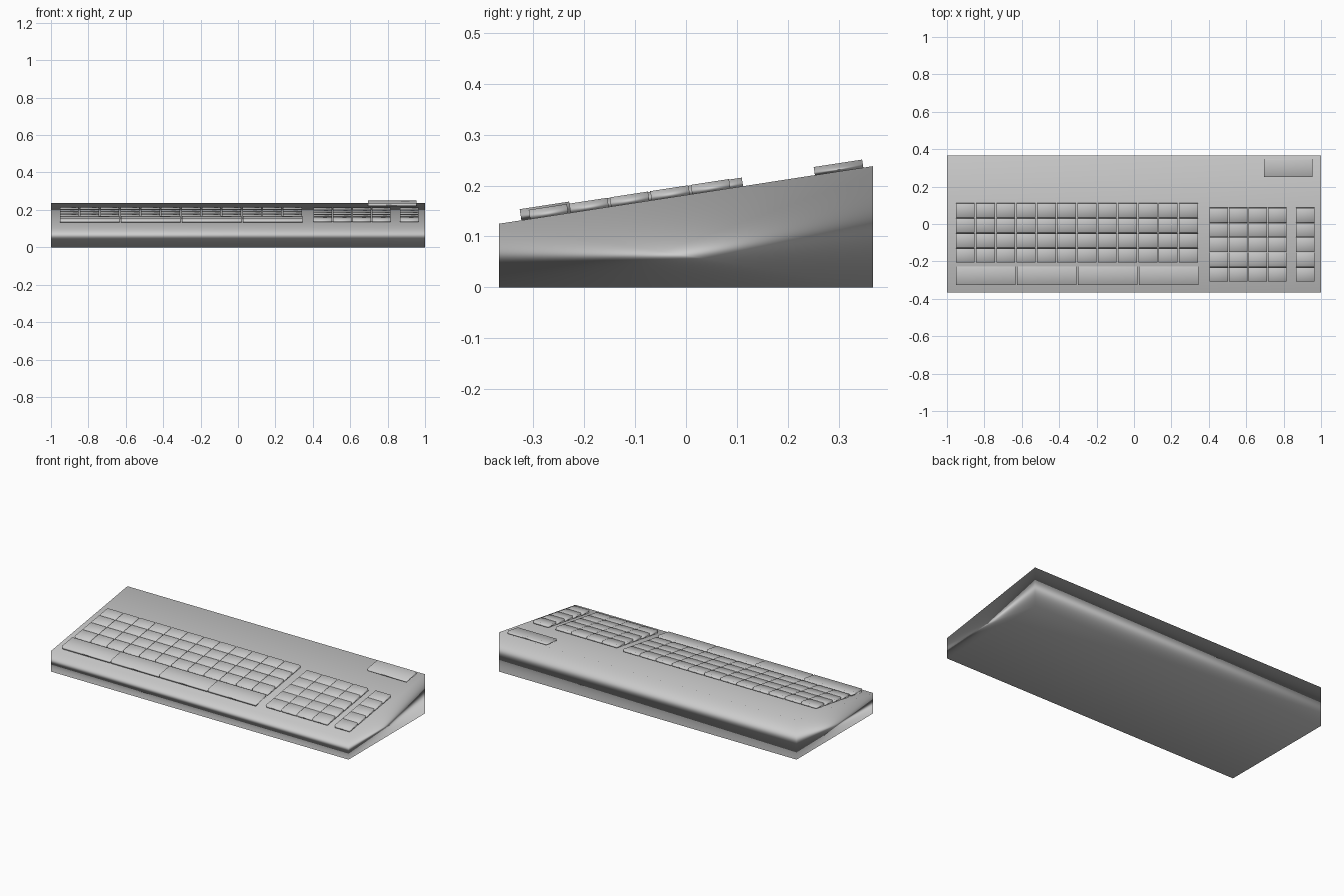
import bpy, math
from mathutils import Matrix, Vector

if "Cube" in bpy.data.objects:
    bpy.data.objects.remove(bpy.data.objects["Cube"])

grey = bpy.data.materials.new("light_grey")
grey.diffuse_color = (0.6, 0.6, 0.6, 1)
grey.use_nodes = True
grey.node_tree.nodes["Principled BSDF"].inputs["Base Color"].default_value = grey.diffuse_color

HALF_DEPTH, FRONT_Z, BACK_Z = 0.367, 0.125, 0.238
SLOPE = math.atan2(BACK_Z - FRONT_Z, 2 * HALF_DEPTH)


def deck_z(y):
    return FRONT_Z + (y + HALF_DEPTH) * math.tan(SLOPE)


def finish(ob):
    """Soft shading led by the largest faces."""
    ob.data.materials.append(grey)
    ob.data.polygons.foreach_set("use_smooth", [True] * len(ob.data.polygons))
    mod = ob.modifiers.new("soft_normals", 'WEIGHTED_NORMAL')
    mod.mode = 'FACE_AREA'
    mod.weight = 50
    mod.keep_sharp = False


def block(name, x0, x1, y0, y1, height):
    """Block lying on the sloped deck, sunk slightly into it."""
    sink = 0.008
    y = (y0 + y1) / 2
    bpy.ops.mesh.primitive_cube_add(size=1)
    ob = bpy.context.object
    ob.name = name
    size = Vector((x1 - x0, (y1 - y0) / math.cos(SLOPE), height + sink))
    ob.data.transform(Matrix.Translation((0, 0, (height - sink) / 2)) @ Matrix.Diagonal(size).to_4x4())
    ob.rotation_euler.x = SLOPE
    ob.location = ((x0 + x1) / 2, y, deck_z(y))
    finish(ob)


def key_grid(name, x0, pitch_x, width, cols, y_top, pitch_y, depth, rows, height):
    for r in range(rows):
        for c in range(cols):
            x = x0 + c * pitch_x
            y = y_top - r * pitch_y
            block(f"{name}_{r + 1}_{c + 1}", x, x + width, y - depth, y, height)


# Wedge-shaped case: eight corners, walls split along the front-top diagonal
corners = []
for y, top in ((-HALF_DEPTH, FRONT_Z), (HALF_DEPTH, BACK_Z)):
    corners += [(-1, y, 0), (1, y, 0), (1, y, top), (-1, y, top)]
faces = [(0, 1, 2, 3), (5, 4, 7, 6), (3, 2, 6, 7), (4, 5, 1, 0),
         (1, 5, 2), (5, 6, 2), (4, 0, 3), (4, 3, 7)]
mesh = bpy.data.meshes.new("case")
mesh.from_pydata(corners, [], faces)
case = bpy.data.objects.new("case", mesh)
bpy.context.collection.objects.link(case)
finish(case)

# Main keys, long bottom bars, number pad and side column
key_grid("main_key", -0.953, 0.1085, 0.101, 12, 0.112, 0.0805, 0.074, 4, 0.017)
key_grid("bottom_bar", -0.953, 0.3265, 0.319, 4, -0.226, 0.1, 0.097, 1, 0.022)
key_grid("number_key", 0.405, 0.104, 0.098, 4, 0.087, 0.0795, 0.075, 5, 0.018)
key_grid("side_key", 0.866, 0.104, 0.099, 1, 0.087, 0.0795, 0.075, 5, 0.018)

# Raised plate in the back corner
block("corner_plate", 0.695, 0.955, 0.253, 0.348, 0.016)
